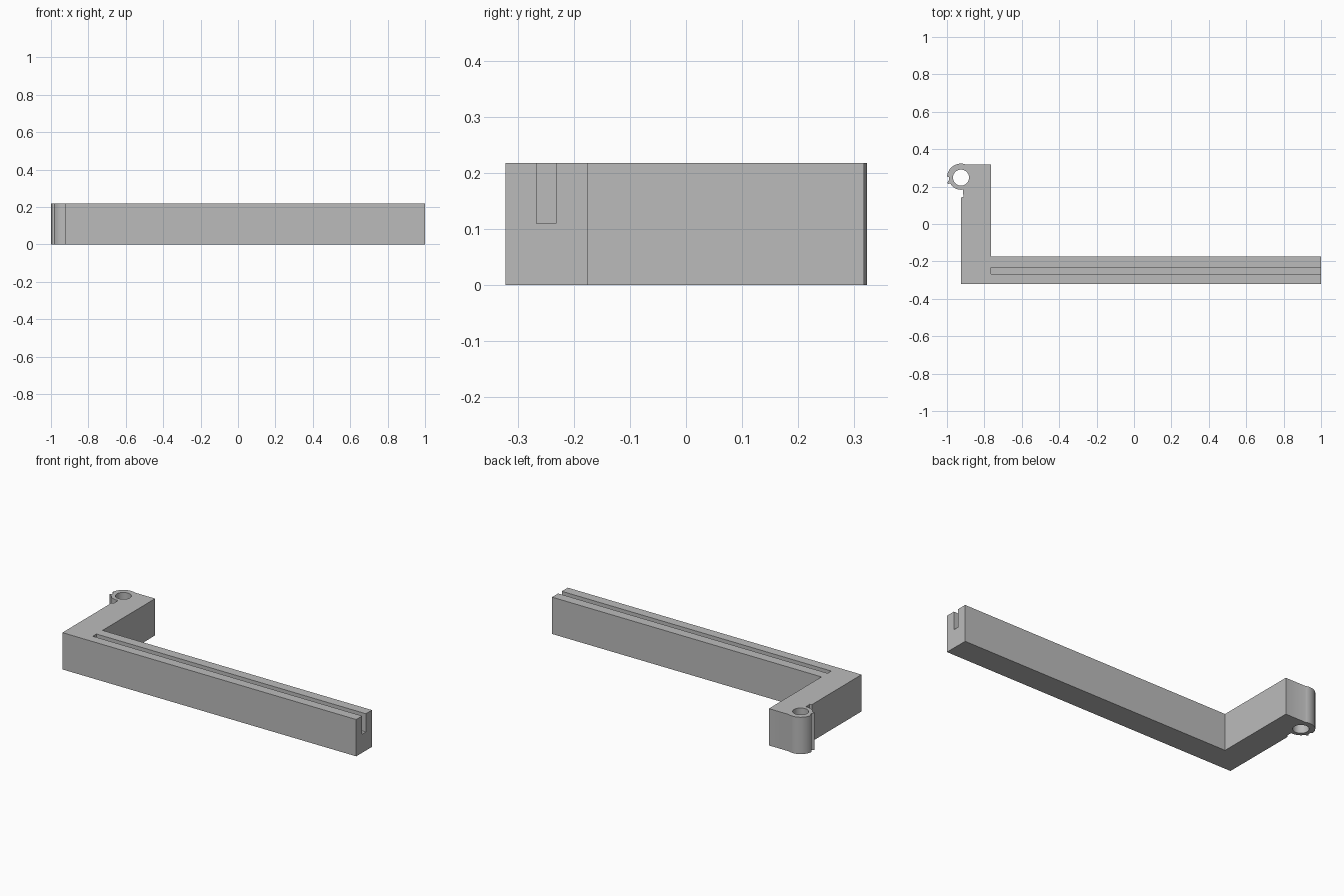
import bpy, bmesh
from math import cos, sin, radians

if "Cube" in bpy.data.objects:
    bpy.data.objects.remove(bpy.data.objects["Cube"], do_unlink=True)

HEIGHT = 0.218
CX, CY = -0.925, 0.248          # hinge barrel axis

grey = bpy.data.materials.new("plain grey")
grey.use_nodes = True
grey.diffuse_color = (0.5, 0.5, 0.5, 1)
grey.node_tree.nodes["Principled BSDF"].inputs["Base Color"].default_value = grey.diffuse_color


def arc(radius, start, end, steps):
    angles = [radians(start + (end - start) * i / steps) for i in range(steps + 1)]
    return [(CX + radius * cos(a), CY + radius * sin(a)) for a in angles]


def prism(name, outline, z0, z1):
    bm = bmesh.new()
    face = bm.faces.new([bm.verts.new((x, y, z0)) for x, y in outline])
    top = bmesh.ops.extrude_face_region(bm, geom=[face])["geom"]
    bmesh.ops.translate(bm, vec=(0, 0, z1 - z0),
                        verts=[v for v in top if isinstance(v, bmesh.types.BMVert)])
    bmesh.ops.recalc_face_normals(bm, faces=bm.faces)
    mesh = bpy.data.meshes.new(name)
    bm.to_mesh(mesh)
    bm.free()
    mesh.materials.append(grey)
    obj = bpy.data.objects.new(name, mesh)
    bpy.context.collection.objects.link(obj)
    return obj


# L-shaped arm with the barrel, its small latch spur and the relief beside it
outline = [(1, -0.322), (1, -0.175), (-0.765, -0.175), (-0.765, 0.317)]
outline += arc(0.075, 67, 176, 20)
outline += [(-0.99, 0.25), (-0.988, 0.235), (-0.999, 0.222), (-0.994, 0.215)]
outline += arc(0.065, 210, 279, 12)
outline += [(-0.912, 0.146), (-0.925, 0.14), (-0.925, -0.322)]
bracket = prism("bracket_arm", outline, 0, HEIGHT)

# Pin hole through the barrel, and the groove along the long arm
hole = prism("pin_hole_cutter", arc(0.043, 0, 350, 35), -0.1, HEIGHT + 0.1)
groove = prism("groove_cutter", [(-0.765, -0.266), (1.1, -0.266), (1.1, -0.232), (-0.765, -0.232)],
               0.11, HEIGHT + 0.1)
for cutter in (hole, groove):
    cutter.hide_render = True
    cutter.hide_set(True)
    mod = bracket.modifiers.new(cutter.name, "BOOLEAN")
    mod.operation = "DIFFERENCE"
    mod.solver = "EXACT"
    mod.object = cutter

# Apply the cuts, then smooth the round walls
bpy.context.view_layer.objects.active = bracket
bracket.select_set(True)
for mod in list(bracket.modifiers):
    bpy.ops.object.modifier_apply(modifier=mod.name)
for cutter in (hole, groove):
    bpy.data.objects.remove(cutter, do_unlink=True)
bpy.ops.object.shade_smooth_by_angle(angle=radians(25))
